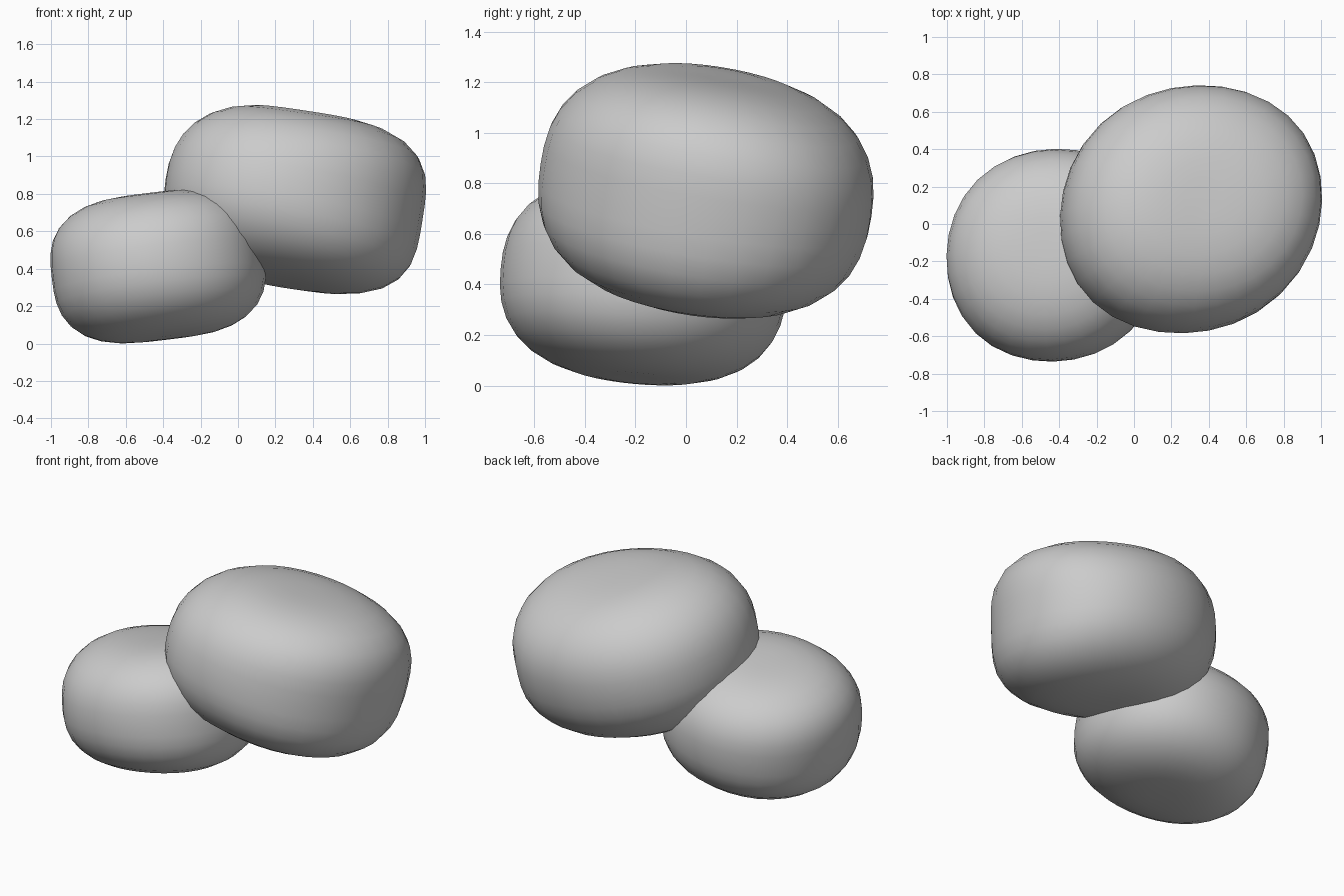
import bpy
import bmesh
from math import exp
from mathutils import Vector

cube = bpy.data.objects.get("Cube")
if cube:
    bpy.data.objects.remove(cube, do_unlink=True)

# One plain grey for both lobes
grey = bpy.data.materials.new("plain_grey")
grey.use_nodes = True
grey.diffuse_color = (0.6, 0.6, 0.6, 1)
grey.node_tree.nodes["Principled BSDF"].inputs["Base Color"].default_value = (0.6, 0.6, 0.6, 1)


def lobe(name, centre, radii, axis, skew, full_left, full_right, groove=0.075):
    """Squashed round cushion with a faint groove above and below, tilted to an axis."""
    bm = bmesh.new()
    bmesh.ops.create_uvsphere(bm, u_segments=32, v_segments=20, radius=1)
    tilt = Vector((0, 0, 1)).rotation_difference(Vector(axis))
    rx, ry, rz = radii
    for v in bm.verts:
        # Cushion section, squarer towards the fuller sides
        side = v.co.x * 0.95 - v.co.y * 0.3
        power = 2.4 + (full_left if side > 0 else full_right) * side ** 2
        p = v.co / (v.co.xy.length ** power + abs(v.co.z) ** power) ** (1 / power)
        # Slightly squared, diagonal oval plan
        p.xy *= 1 + 0.08 * (p.x * p.y) ** 2
        dip = 1 - groove * exp(-4 * (p.x ** 2 + 0.4 * p.y ** 2))
        v.co = tilt @ Vector((rx * p.x + skew * p.y, ry * p.y + skew * p.x, rz * p.z * dip))
    for f in bm.faces:
        f.smooth = True
    mesh = bpy.data.meshes.new(name)
    bm.to_mesh(mesh)
    bm.free()
    mesh.materials.append(grey)
    obj = bpy.data.objects.new(name, mesh)
    obj.location = centre
    bpy.context.collection.objects.link(obj)


# Large upper lobe and small lower lobe, overlapping
lobe("large_lobe", (0.30, 0.079, 0.772), (0.695, 0.662, 0.495), (0.16, 0.15, 1), 0.03, 1.1, 0)
lobe("small_lobe", (-0.427, -0.167, 0.413), (0.572, 0.568, 0.418), (-0.12, 0.09, 1), 0.01, 0.5, 0.5)
